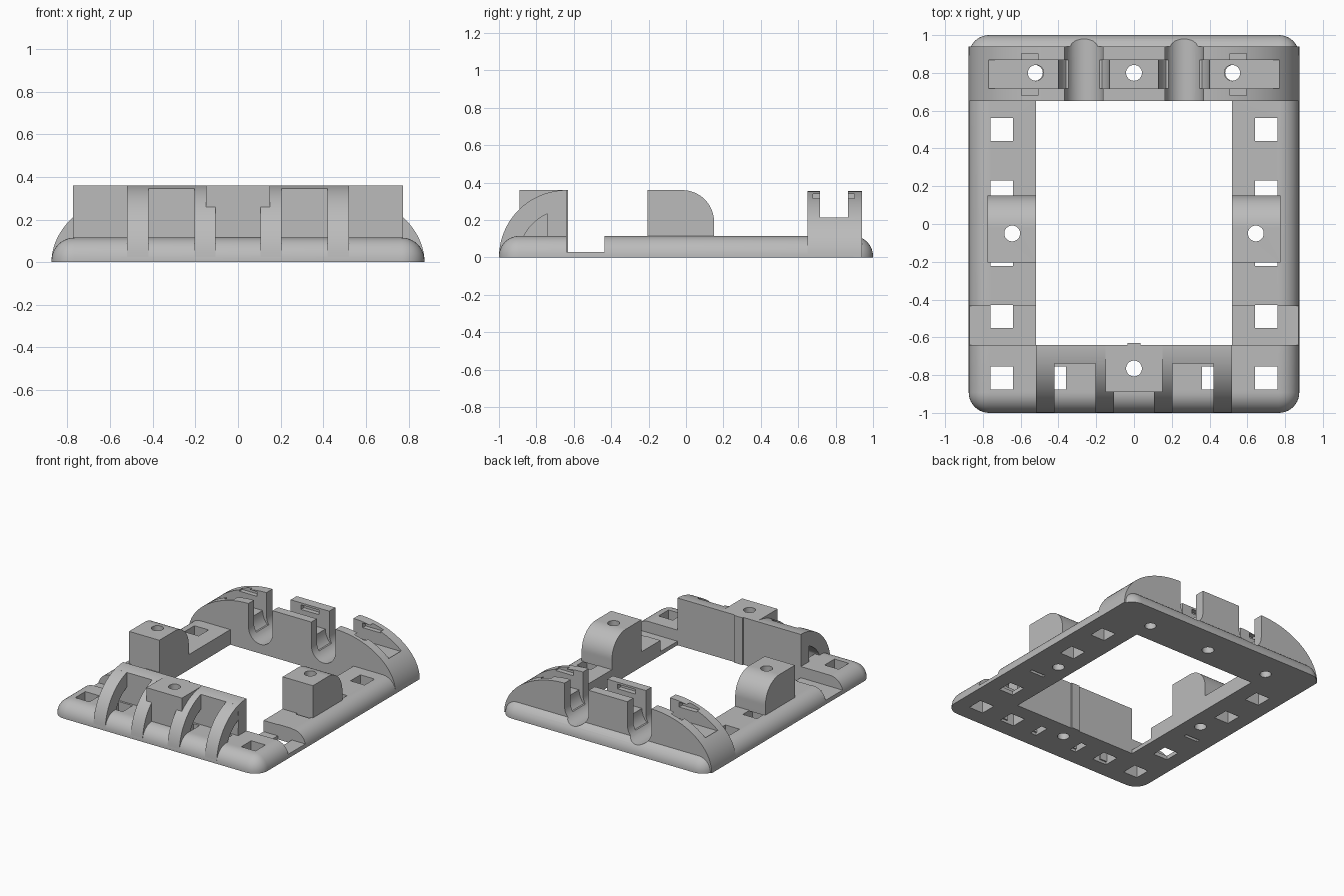
import bpy, bmesh, math
from mathutils import Matrix, Vector

old = bpy.data.objects.get("Cube")
if old:
    bpy.data.objects.remove(old, do_unlink=True)

grey = bpy.data.materials.new("plain_grey")
grey.use_nodes = True
grey.diffuse_color = (0.5, 0.5, 0.5, 1)
grey.node_tree.nodes["Principled BSDF"].inputs["Base Color"].default_value = (0.5, 0.5, 0.5, 1)


def finish(name, bm):
    bmesh.ops.recalc_face_normals(bm, faces=bm.faces)
    mesh = bpy.data.meshes.new(name)
    bm.to_mesh(mesh)
    bm.free()
    mesh.materials.append(grey)
    obj = bpy.data.objects.new(name, mesh)
    bpy.context.collection.objects.link(obj)
    return obj


def box(name, x, y, z, round_edge=0):
    bm = bmesh.new()
    bmesh.ops.create_cube(bm, size=1)
    for v in bm.verts:
        v.co = Vector([a + (b - a) * (c + 0.5) for (a, b), c in zip((x, y, z), v.co)])
    if round_edge:
        edges = [e for e in bm.edges if max(v.co.z for v in e.verts) > z[0] + 0.01]
        bmesh.ops.bevel(bm, geom=edges, offset=round_edge, segments=10,
                        profile=0.5, affect='EDGES')
    return finish(name, bm)


def prism(name, points, axis, start, end):
    """Extrude a profile along x (points are y, z) or along y (points are x, z)."""
    bm = bmesh.new()
    def place(p, d):
        return (d, p[0], p[1]) if axis == 'X' else (p[0], d, p[1])
    face = bm.faces.new([bm.verts.new(place(p, start)) for p in points])
    geom = bmesh.ops.extrude_face_region(bm, geom=[face])["geom"]
    step = Vector(place((0, 0), end - start))
    bmesh.ops.translate(bm, vec=step, verts=[g for g in geom if isinstance(g, bmesh.types.BMVert)])
    return finish(name, bm)


def arc(cx, cz, rx, rz, a, b, n=24):
    angles = [math.radians(a + (b - a) * i / n) for i in range(n + 1)]
    return [(cx + rx * math.cos(t), cz + rz * math.sin(t)) for t in angles]


def drill(x, y):
    bm = bmesh.new()
    bmesh.ops.create_cone(bm, cap_ends=True, segments=32, radius1=0.042, radius2=0.042,
                          depth=1, matrix=Matrix.Translation((x, y, 0.2)))
    return finish("drill", bm)


def cut(obj, cutters):
    """Subtract all cutters, then remove them."""
    for c in cutters:
        c.hide_render = True
        m = obj.modifiers.new("cut", 'BOOLEAN')
        m.object, m.operation, m.solver = c, 'DIFFERENCE', 'EXACT'
    graph = bpy.context.evaluated_depsgraph_get()
    mesh = bpy.data.meshes.new_from_object(obj.evaluated_get(graph))
    obj.modifiers.clear()
    obj.data = mesh
    for c in cutters:
        bpy.data.objects.remove(c, do_unlink=True)
    return obj


def cable_channels():
    shape = [(-0.102, 0.6), (-0.102, 0.18)] + arc(0, 0.18, 0.102, 0.11, 180, 360)[1:] + [(0.102, 0.6)]
    return [prism("channel", [(p[0] + s * 0.265, p[1]) for p in shape], 'Y', 0.6, 1.1)
            for s in (-1, 1)]


TALL = (-0.1, 0.6)
parts = []

# Base frame with rounded rim, window, notches and holes
base = box("base_frame", (-0.875, 0.875), (-1, 1), (0, 0.115), 0.108)
cuts = [box("window", (-0.52, 0.52), (-0.64, 0.65), TALL)]
for s in (-1, 1):
    def hole(x, y, hx, hy):
        return box("hole", (s * x - hx, s * x + hx), (y - hy, y + hy), TALL)
    for y in (0.5, 0.17, -0.49, -0.815):
        cuts.append(hole(0.7, y, 0.06, 0.06))
    cuts += [hole(0.7, -0.21, 0.06, 0.012), hole(0.42, -0.815, 0.06, 0.06),
             hole(0.18, -0.815, 0.025, 0.06)]
    cuts.append(box("notch", sorted((s * 0.5, s * 1)), (-0.64, -0.435), (0.03, 0.6)))
    cuts += [drill(s * 0.645, -0.05), drill(s * 0.525, 0.8)]
cuts += [drill(0, 0.8), drill(0, -0.765)] + cable_channels()
parts.append(cut(base, cuts))

# Side mounts, rounded towards the rear
mount = [(-0.205, 0.11), (0.15, 0.11)] + arc(-0.02, 0.19, 0.17, 0.17, 0, 90) + [(-0.205, 0.36)]
for s, side in ((-1, "right"), (1, "left")):
    block = prism(side + "_mount", mount, 'X', s * 0.52, s * 0.775)
    parts.append(cut(block, [drill(s * 0.645, -0.05)]))

# Rear bridge with clamp trench, nut slots and cable channels
profile = arc(0.36, 0, 0.515, 0.355, 0, 90) + arc(-0.36, 0, 0.515, 0.355, 90, 180)
bridge = prism("rear_bridge", profile, 'Y', 0.65, 0.94)
cuts = cable_channels() + [box("trench", (-0.77, 0.77), (0.717, 0.867), (0.21, 0.6))]
for s in (-1, 1):
    cuts.append(prism("groove", arc(s * 0.265, 0.21, 0.135, 0.135, 0, 348, 29), 'Y', 0.717, 0.867))
for x in (-0.52, 0, 0.52):
    cuts += [drill(x, 0.8), box("nut_slot", (x - 0.075, x + 0.075), (0.68, 0.902), (0.305, 0.34))]
parts.append(cut(bridge, cuts))

# Front wall, trimmed by the same curve as the ribs
wall = [(-0.64, 0.01), (-0.64, 0.36)] + arc(-0.64, 0, 0.36, 0.36, 90, 106, 6)[1:] + [(-0.74, 0.01)]
parts.append(prism("front_wall", wall, 'X', -0.52, 0.52))

# Front arched ribs, open underneath
rib = ([(-0.64, 0.36)] + arc(-0.64, 0, 0.36, 0.36, 90, 176)[1:] + [(-0.97, 0.02), (-0.865, 0.02)]
       + arc(-0.64, 0, 0.254, 0.254, 153, 113, 10) + [(-0.74, 0.3), (-0.64, 0.3)])
for s, side in ((-1, "right"), (1, "left")):
    parts.append(prism(side + "_outer_rib", rib, 'X', s * 0.42, s * 0.52))
    parts.append(prism(side + "_inner_rib", rib, 'X', s * 0.105, s * 0.205))

# Front centre mount: narrow foot, wider head, key strip behind
foot = box("front_mount_foot", (-0.105, 0.105), (-0.89, -0.645), (0.1, 0.27))
head = box("front_mount_head", (-0.15, 0.15), (-0.89, -0.64), (0.25, 0.36))
parts += [cut(foot, [drill(0, -0.765)]), cut(head, [drill(0, -0.765)])]
cut(parts[4], [drill(0, -0.765)])
for rib_part in parts:
    if "inner_rib" in rib_part.name:
        cut(rib_part, [drill(0, -0.765)])
parts.append(box("key_strip", (-0.035, 0.035), (-0.645, -0.631), (0.0, 0.36)))

# Smooth curved faces, keep corners sharp
for obj in bpy.context.view_layer.objects:
    obj.select_set(obj in parts)
bpy.context.view_layer.objects.active = parts[0]
bpy.ops.object.shade_smooth_by_angle(angle=math.radians(30))
